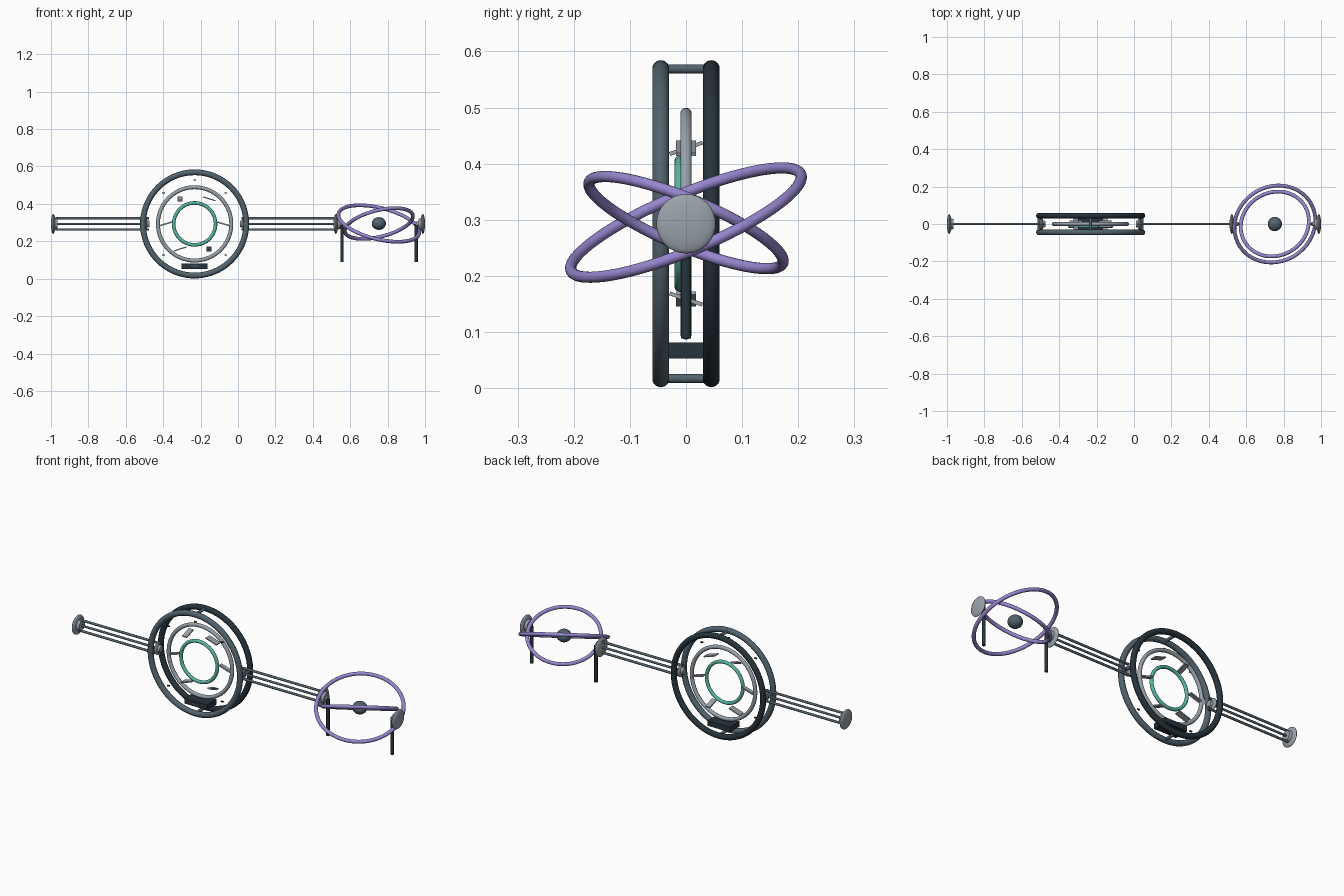
import bpy, math
from mathutils import Vector, Matrix

if "Cube" in bpy.data.objects:
    bpy.data.objects.remove(bpy.data.objects["Cube"])

CZ = 0.293      # height of the main axis
HX = -0.232     # hub centre
OX = 0.753      # orbit centre


def material(name, rgb):
    m = bpy.data.materials.new(name)
    m.diffuse_color = (*rgb, 1)
    m.use_nodes = True
    m.node_tree.nodes["Principled BSDF"].inputs["Base Color"].default_value = m.diffuse_color
    return m


slate = material("slate", (0.085, 0.125, 0.155))
dark = material("dark steel", (0.02, 0.034, 0.045))
grey = material("light grey", (0.32, 0.36, 0.40))
purple = material("violet", (0.31, 0.24, 0.62))
teal = material("teal", (0.10, 0.47, 0.37))


def finish(name, mat, smooth=True):
    o = bpy.context.object
    o.name = name
    o.data.materials.append(mat)
    if smooth:
        bpy.ops.object.shade_smooth_by_angle(angle=math.radians(40))
    return o


def ring(name, mat, loc, normal, major, minor):
    rot = Vector((0, 0, 1)).rotation_difference(Vector(normal)).to_euler()
    bpy.ops.mesh.primitive_torus_add(location=loc, rotation=rot, major_radius=major,
                                     minor_radius=minor, major_segments=80, minor_segments=14)
    return finish(name, mat)


def rod(name, mat, a, b, r, r2=None, sides=20):
    a, b = Vector(a), Vector(b)
    rot = Vector((0, 0, 1)).rotation_difference(b - a).to_euler()
    bpy.ops.mesh.primitive_cone_add(vertices=sides, radius1=r, radius2=r if r2 is None else r2,
                                    depth=(b - a).length, location=(a + b) / 2, rotation=rot)
    return finish(name, mat)


def box(name, mat, loc, size, rot=(0, 0, 0)):
    bpy.ops.mesh.primitive_cube_add(size=1, location=loc, rotation=rot)
    o = finish(name, mat, False)
    o.data.transform(Matrix.Diagonal((*size, 1)))
    return o


def ball(name, mat, loc, scale):
    bpy.ops.mesh.primitive_uv_sphere_add(segments=32, ring_count=16, radius=1, location=loc)
    o = finish(name, mat)
    o.data.transform(Matrix.Diagonal((*scale, 1)))
    return o


def polar(r, deg, y=0):
    t = math.radians(deg)
    return (HX + r * math.cos(t), y, CZ + r * math.sin(t))


# Hub: paired outer rings, spacers, inner rings
ring("front_outer_ring", slate, (HX, -0.045, CZ), (0, -1, 0), 0.276, 0.0155)
ring("back_outer_ring", dark, (HX, 0.045, CZ), (0, -1, 0), 0.276, 0.0155)
ring("middle_ring", grey, (HX, 0, CZ), (0, -1, 0), 0.196, 0.0105)
ring("inner_ring", teal, (HX, -0.011, CZ), (0, -1, 0), 0.112, 0.0095)
for d in range(0, 360, 90):
    rod("ring_spacer", slate, polar(0.276, d, -0.045), polar(0.276, d, 0.045), 0.008)
for d in range(45, 360, 45):
    if d % 180 and d != 270:
        box("marker", dark, polar(0.235, d, -0.045), (0.014, 0.008, 0.006))

# Panels between the inner rings
for s, d in ((-1, 0), (1, 180)):
    box("radial_panel", grey, polar(0.155, d), (0.07, 0.022, 0.008), (0, math.radians(-17 * s), 0))
for s, d in ((-1, 60), (1, 240)):
    box("tangent_panel", grey, polar(0.155, d), (0.07, 0.035, 0.006), (0, math.radians(-18 * s), 0))
for s, d in ((1, 120), (-1, 300)):
    box("slanted_panel", grey, polar(0.155, d), (0.028, 0.062, 0.007), (math.radians(19 * s), 0, 0))

# Control block at the bottom of the hub
box("control_block", dark, (HX, 0, 0.067), (0.14, 0.085, 0.029))
box("control_plate", slate, (HX, -0.0435, 0.067), (0.04, 0.003, 0.006))

# Side beams made of three rails
for x0, x1 in ((-0.975, -0.475), (0.02, 0.52)):
    for dz, r in ((-0.03, 0.0065), (0, 0.006), (0.03, 0.0065)):
        rod("beam_rail", slate, (x0, 0, CZ + dz), (x1, 0, CZ + dz), r, sides=12)

# Domed end caps with collars; s is the side the collar is on
for x, s in ((-0.988, 1), (0.523, 1), (0.988, -1)):
    ball("end_cap", grey, (x, 0, CZ), (0.012, 0.053, 0.053))
    rod("cap_collar", grey, (x, 0, CZ), (x + s * 0.024, 0, CZ), 0.034, 0.026, 24)

# Beam sockets at the hub
for s in (-1, 1):
    x = HX + s * 0.262
    ball("hub_socket", grey, (x, 0, CZ), (0.010, 0.034, 0.034))
    rod("socket_collar", grey, (x, 0, CZ), (x - s * 0.02, 0, CZ), 0.022, 0.016)

# Orbit rings, core and posts
ring("large_orbit_ring", purple, (OX, 0, CZ + 0.002), (0.25, -0.42, 1), 0.222, 0.010)
ring("small_orbit_ring", purple, (OX, 0, CZ + 0.002), (-0.25, 0.42, 1), 0.187, 0.010)
ball("orbit_core", slate, (OX, 0, CZ + 0.002), (0.038, 0.038, 0.034))
for x in (0.556, 0.953):
    rod("post", dark, (x, 0, 0.088), (x, 0, CZ), 0.009)
    rod("post_link", grey, (x, 0, CZ), (0.535 if x < OX else 0.98, 0, CZ), 0.012)
